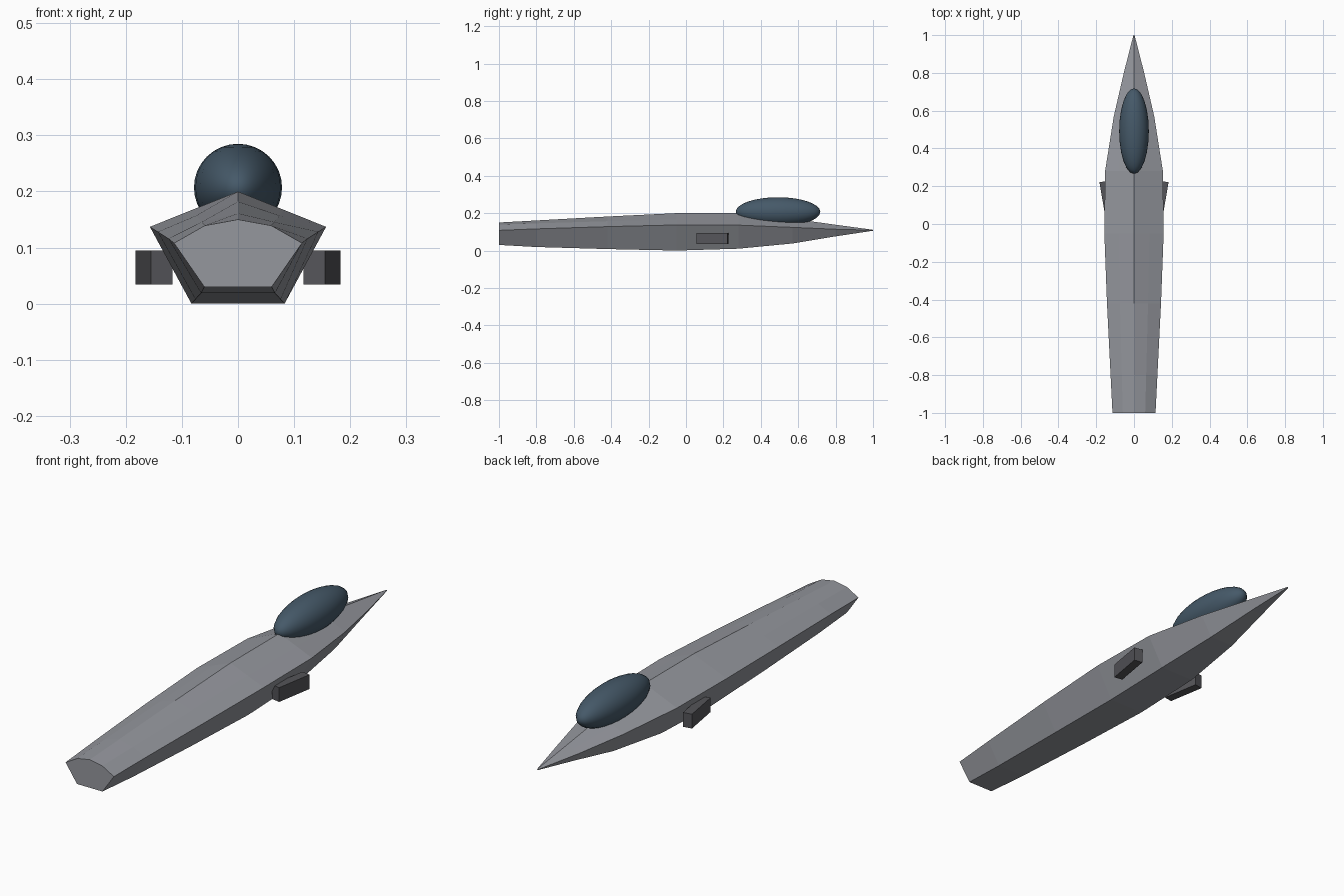
import bpy, bmesh, math

if "Cube" in bpy.data.objects:
    bpy.data.objects.remove(bpy.data.objects["Cube"])


def material(name, rgb):
    m = bpy.data.materials.new(name)
    m.diffuse_color = (*rgb, 1)
    m.use_nodes = True
    m.node_tree.nodes["Principled BSDF"].inputs["Base Color"].default_value = m.diffuse_color
    return m


hull_grey = material("hull_grey", (0.30, 0.31, 0.34))
dark_grey = material("dark_grey", (0.09, 0.09, 0.10))
glass_blue = material("glass_blue", (0.06, 0.10, 0.14))


def new_object(name, bm, mat):
    bmesh.ops.recalc_face_normals(bm, faces=bm.faces)
    me = bpy.data.meshes.new(name)
    bm.to_mesh(me)
    bm.free()
    me.materials.append(mat)
    ob = bpy.data.objects.new(name, me)
    bpy.context.collection.objects.link(ob)
    return ob


# Fuselage stations: y, top z, side x, side z, bottom x, bottom z, shoulder bulge
stations = [
    (-1.00, 0.150, 0.114, 0.108, 0.060, 0.030, 0.011),
    (-0.80, 0.161, 0.124, 0.116, 0.066, 0.019, 0.008),
    (-0.42, 0.182, 0.143, 0.128, 0.076, 0.008, 0.003),
    (-0.05, 0.200, 0.157, 0.137, 0.083, 0.000, 0.0),
    (0.28, 0.200, 0.153, 0.136, 0.081, 0.010, 0.0),
    (0.57, 0.170, 0.107, 0.124, 0.057, 0.038, 0.0),
    (0.80, 0.138, 0.054, 0.114, 0.028, 0.076, 0.0),
    (1.00, 0.111, 0.003, 0.109, 0.002, 0.106, 0.0),
]
bm = bmesh.new()
rings = []
for y, tz, sx, sz, bx, bz, bulge in stations:
    hx, hz = sx * 0.52, tz + (sz - tz) * 0.52 + bulge
    right = [(hx, hz), (sx, sz), (bx, bz)]
    outline = [(0, tz)] + right + [(-x, z) for x, z in reversed(right)]
    rings.append([bm.verts.new((x, y, z)) for x, z in outline])
for a, b in zip(rings, rings[1:]):
    for i in range(7):
        j = (i + 1) % 7
        bm.faces.new((a[i], a[j], b[j], b[i]))
bm.faces.new(rings[0])
bm.faces.new(rings[-1])
new_object("fuselage", bm, hull_grey)

# Canopy
bm = bmesh.new()
bmesh.ops.create_uvsphere(bm, u_segments=24, v_segments=16, radius=1)
for f in bm.faces:
    f.smooth = True
canopy = new_object("canopy", bm, glass_blue)
canopy.scale = (0.0785, 0.226, 0.078)
canopy.location = (0, 0.492, 0.207)

# Air intakes, splayed outward toward the nose
for name, s in (("right_intake", 1), ("left_intake", -1)):
    bm = bmesh.new()
    bmesh.ops.create_cube(bm, size=1)
    box = new_object(name, bm, dark_grey)
    box.scale = (0.0385, 0.167, 0.061)
    box.location = (s * 0.150, 0.142, 0.0645)
    box.rotation_euler.z = -s * math.radians(9.6)
